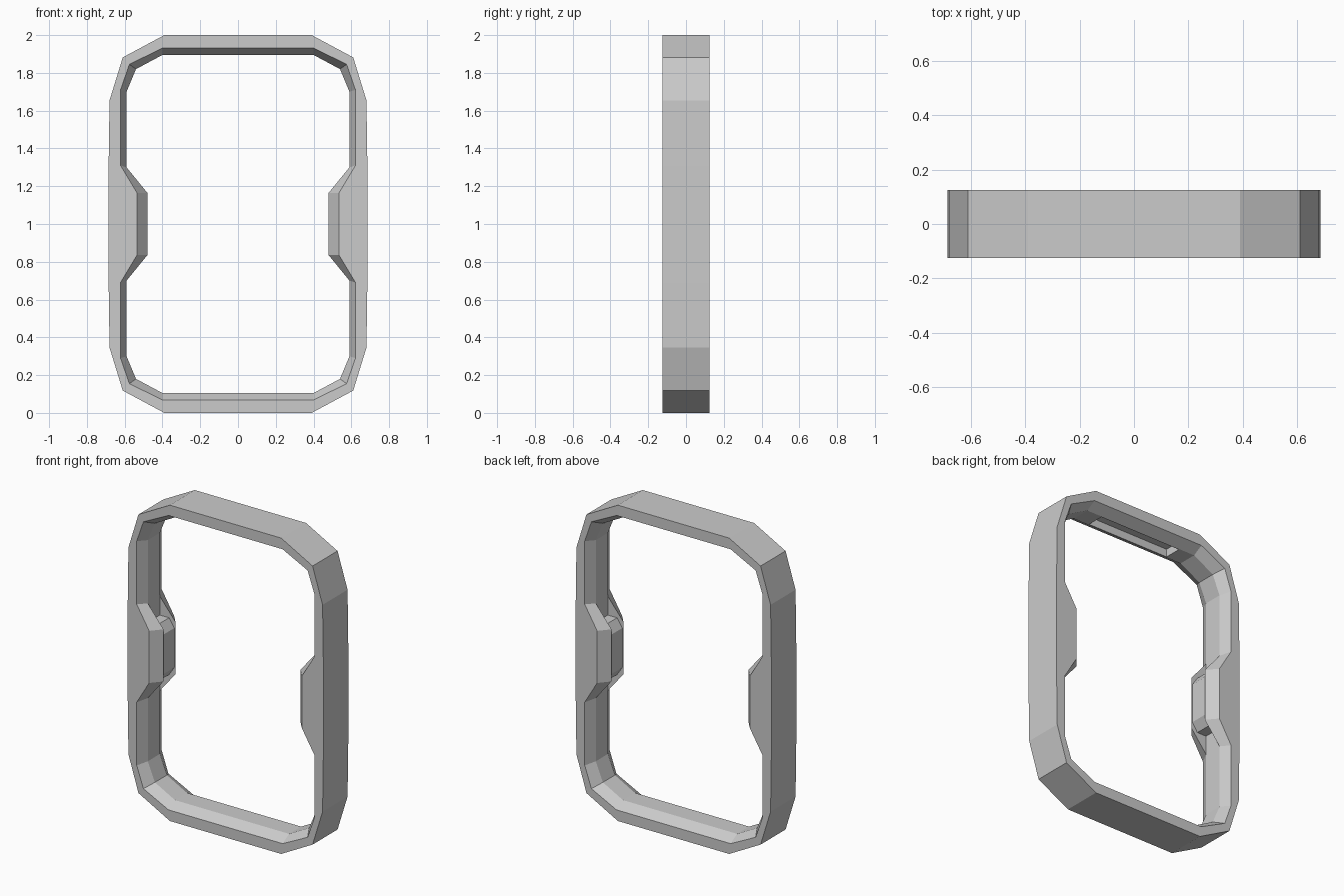
import bpy, bmesh

if "Cube" in bpy.data.objects:
    bpy.data.objects.remove(bpy.data.objects["Cube"])

HALF, LIP = 0.125, 0.06   # half depth of the frame, half width of the flat inner wall


def full_loop(quarter):
    """Mirror a lower-right quarter outline into a closed ring around z = 1."""
    right = quarter + [(x, 2 - z) for x, z in reversed(quarter)]
    return right + [(-x, z) for x, z in reversed(right)]


def make_object(name, bm):
    bmesh.ops.remove_doubles(bm, verts=bm.verts, dist=0.0005)
    bmesh.ops.recalc_face_normals(bm, faces=bm.faces)
    mesh = bpy.data.meshes.new(name)
    bm.to_mesh(mesh)
    bm.free()
    ob = bpy.data.objects.new(name, mesh)
    bpy.context.collection.objects.link(ob)
    return ob


def loft(name, sections):
    """Join (outline, y) rings one after another and close back to the first."""
    bm = bmesh.new()
    rings = [[bm.verts.new((x, y, z)) for x, z in pts] for pts, y in sections]
    for a, b in zip(rings, rings[1:] + rings[:1]):
        n = len(a)
        for i in range(n):
            j = (i + 1) % n
            bm.faces.new((a[i], a[j], b[j], b[i]))
    return make_object(name, bm)


def prism(name, pts, y):
    """Extrude an x-z outline between -y and y."""
    bm = bmesh.new()
    a = [bm.verts.new((x, -y, z)) for x, z in pts]
    b = [bm.verts.new((x, y, z)) for x, z in pts]
    bm.faces.new(a)
    bm.faces.new(b[::-1])
    for i in range(len(pts)):
        j = (i + 1) % len(pts)
        bm.faces.new((a[i], a[j], b[j], b[i]))
    return make_object(name, bm)


# Frame outlines: outside, flat face edge, bevelled lip, inner wall
outer = full_loop([(.39, 0), (.61, .118), (.68, .345), (.685, .69), (.685, .84)])
face = full_loop([(.40, .068), (.575, .155), (.622, .29), (.622, .69), (.535, .835)])
lip = full_loop([(.40, .105), (.54, .18), (.59, .30), (.59, .70), (.48, .835)])
wall = full_loop([(.40, .105), (.54, .18), (.59, .30), (.59, .70), (.59, .835)])

frame = loft("door_frame", [
    (outer, -HALF), (face, -HALF), (lip, -LIP), (wall, -LIP),
    (wall, LIP), (lip, LIP), (face, HALF), (outer, HALF)])

# Slot in the underside of the top beam
cutter = prism("top_slot_cutter", [(-.29, 1.86), (.29, 1.86), (.29, 1.945), (-.29, 1.945)], .055)
cutter.hide_render = True
cutter.hide_viewport = True
cut = frame.modifiers.new("top_slot", 'BOOLEAN')
cut.operation = 'DIFFERENCE'
cut.solver = 'EXACT'
cut.object = cutter

# Chamfered lock blocks between the side plates
for side, name in ((-1, "left_lock_block"), (1, "right_lock_block")):
    pts = [(.61, .82), (.525, .82), (.488, .875), (.488, 1.125), (.525, 1.18), (.61, 1.18)]
    prism(name, [(side * x, z) for x, z in pts], LIP + .002)
